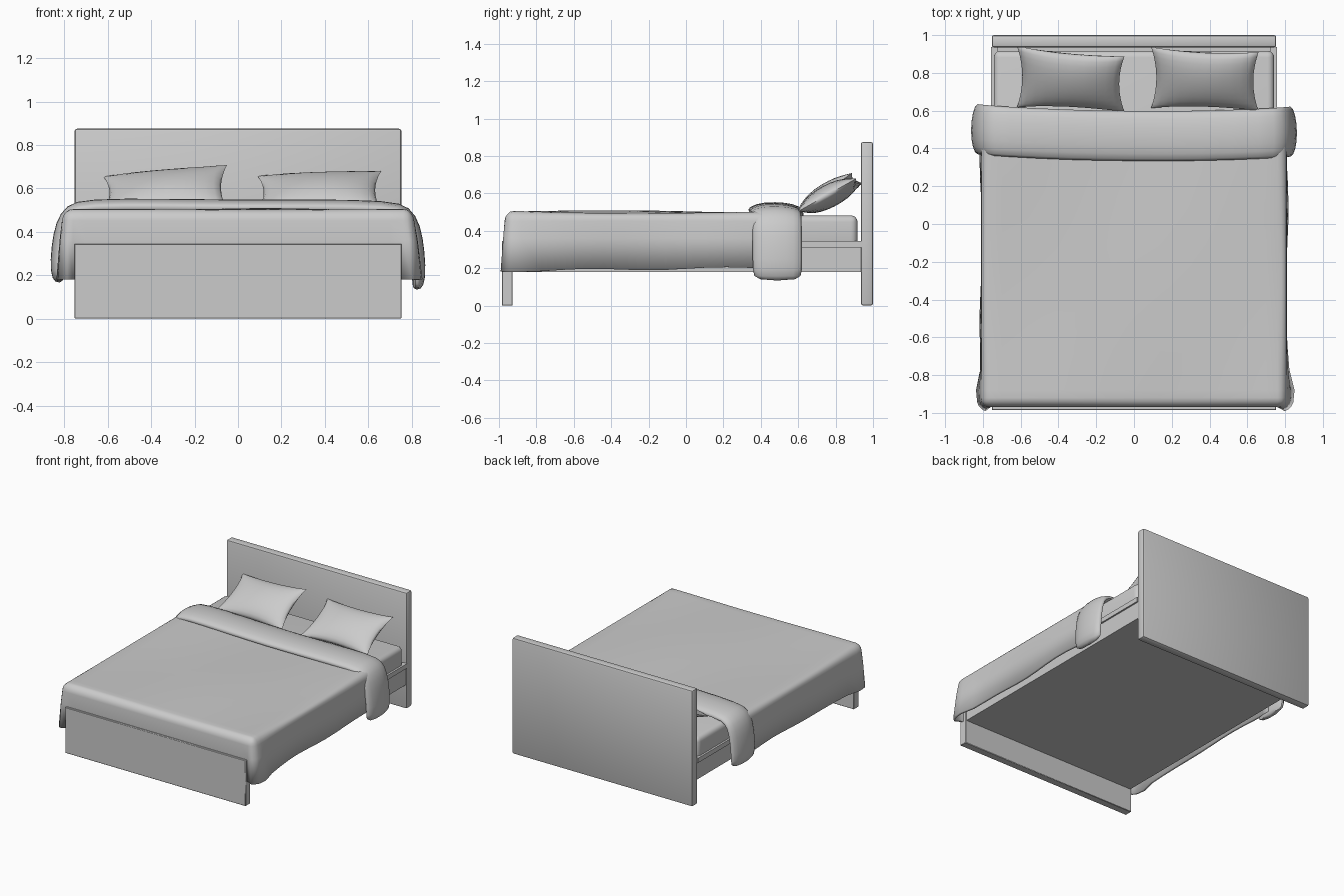
import bpy, bmesh, math
from mathutils import Vector

if "Cube" in bpy.data.objects:
    bpy.data.objects.remove(bpy.data.objects["Cube"], do_unlink=True)

grey = bpy.data.materials.new("soft_grey")
grey.use_nodes = True
grey.diffuse_color = (0.6, 0.6, 0.6, 1)
grey.node_tree.nodes["Principled BSDF"].inputs["Base Color"].default_value = (0.6, 0.6, 0.6, 1)


def finish(name, bm, angle=40):
    bmesh.ops.recalc_face_normals(bm, faces=bm.faces)
    mesh = bpy.data.meshes.new(name)
    bm.to_mesh(mesh)
    bm.free()
    mesh.materials.append(grey)
    ob = bpy.data.objects.new(name, mesh)
    bpy.context.collection.objects.link(ob)
    bpy.ops.object.select_all(action='DESELECT')
    ob.select_set(True)
    bpy.context.view_layer.objects.active = ob
    bpy.ops.object.shade_smooth_by_angle(angle=math.radians(angle))
    return ob


def box_mesh(lo, hi, bevel=0.0, segments=2):
    bm = bmesh.new()
    bmesh.ops.create_cube(bm, size=1)
    for v in bm.verts:
        v.co = Vector(lo[i] + (v.co[i] + 0.5) * (hi[i] - lo[i]) for i in range(3))
    if bevel:
        bmesh.ops.bevel(bm, geom=bm.edges[:], offset=bevel, segments=segments,
                        profile=0.5, affect='EDGES')
    return bm


# Frame
finish("headboard", box_mesh((-0.753, 0.935, 0), (0.753, 1.0, 0.875), 0.012))
finish("footboard", box_mesh((-0.753, -0.985, 0), (0.753, -0.927, 0.345), 0.003, 1))
finish("bed_base", box_mesh((-0.745, -0.93, 0.18), (0.745, 0.937, 0.31)))
for side, name in ((1, "left_rail"), (-1, "right_rail")):
    xs = sorted((side * 0.72, side * 0.757))
    finish(name, box_mesh((xs[0], -0.93, 0.31), (xs[1], 0.937, 0.345)))

# Mattress
finish("mattress", box_mesh((-0.742, -0.9, 0.3), (0.742, 0.917, 0.482), 0.035, 4), 60)

# Duvet: rounded box without its bottom and back, cut into strips and rippled
bm = box_mesh((-0.81, -0.97, 0.185), (0.81, 0.7, 0.502), 0.05, 4)


def cut(normal, at, clear=False):
    bmesh.ops.bisect_plane(bm, geom=bm.verts[:] + bm.edges[:] + bm.faces[:],
                           plane_co=Vector(normal) * at, plane_no=normal, clear_outer=clear)


cut((0, 0, -1), -0.24, True)
cut((0, 1, 0), 0.5, True)
for i in range(-5, 6):
    cut((1, 0, 0), i * 0.14)
for i in range(-8, 5):
    cut((0, 1, 0), i * 0.11)
cut((0, 0, 1), 0.36)
for v in bm.verts:
    x, y, z = v.co
    drop = max(0, min(1, (0.46 - z) / 0.22))
    if z < 0.25:
        v.co.z = 0.185 + 0.012 * (y + 1) + 0.006 * math.sin(9 * y)
    if z > 0.49:
        v.co.z += 0.008 * math.sin(4.5 * x + 1) * math.cos(3 * y + 1) - 0.005 * (y + 0.5)
    if abs(x) > 0.76:
        s = math.copysign(1, x)
        corner = max(0, 1 - abs(y + 0.89) / 0.14)
        v.co.x += s * drop * (0.008 * math.sin(7 * y + s) + 0.035 * corner)
        if y < -0.9:
            v.co.y -= 0.025 * drop
duvet = finish("duvet", bm, 60)
solid = duvet.modifiers.new("thickness", 'SOLIDIFY')
solid.thickness = 0.018
solid.offset = -1

# Folded duvet band: padded section swept over the bed and down both sides
path = [(-0.815, 0.165), (-0.822, 0.21), (-0.815, 0.33), (-0.798, 0.43), (-0.765, 0.49), (-0.7, 0.508),
        (-0.35, 0.508), (0, 0.502), (0.35, 0.505), (0.7, 0.5),
        (0.765, 0.482), (0.798, 0.42), (0.815, 0.31), (0.822, 0.18), (0.815, 0.132)]
section = [(-0.138, -0.005), (-0.135, 0.025), (-0.06, 0.047), (0.05, 0.045),
           (0.13, 0.025), (0.138, -0.005), (0.08, -0.02), (-0.08, -0.02)]
bm = bmesh.new()
rings = []
last = len(path) - 1
for i, (x, z) in enumerate(path):
    a, b = path[max(i - 1, 0)], path[min(i + 1, last)]
    t = Vector((b[0] - a[0], b[1] - a[1])).normalized()
    end = 0.6 if i in (0, last) else 1
    yc = 0.467 + 0.03 * (abs(x) / 0.82) ** 3 - 0.008 * x
    rings.append([bm.verts.new((x - t.y * n * end, yc + d * (0.93 if end < 1 else 1), z + t.x * n * end))
                  for d, n in section])
for r, q in zip(rings, rings[1:]):
    for k in range(len(section)):
        m = (k + 1) % len(section)
        bm.faces.new((r[k], r[m], q[m], q[k]))
bm.faces.new(rings[0])
bm.faces.new(rings[-1])
fold = finish("duvet_fold", bm, 80)
fold.modifiers.new("soften", 'SUBSURF').levels = 1


# Pillows: two puffed sheets with pulled corners, leaning back with a slight twist
def pillow(name, xc, tilt, twist, skew):
    bm = bmesh.new()
    n = 12
    for s in (1, -1):
        grid = []
        for j in range(n + 1):
            row = []
            for i in range(n + 1):
                u, w = math.sin(math.pi * (i / n - 0.5)), math.sin(math.pi * (j / n - 0.5))
                puff = s * 0.062 * math.sqrt(max(0, (1 - u * u) * (1 - w * w)))
                px = 0.285 * u * (1 - 0.1 * (1 - w * w))
                pv = 0.18 + 0.18 * w * (1 - 0.12 * (1 - u * u))
                a = math.radians(tilt + twist * u)
                row.append(bm.verts.new((xc + px,
                                         0.605 + skew * u + pv * math.cos(a) - puff * math.sin(a),
                                         0.502 + pv * math.sin(a) + puff * math.cos(a))))
            grid.append(row)
        for j in range(n):
            for i in range(n):
                bm.faces.new((grid[j][i], grid[j][i + 1], grid[j + 1][i + 1], grid[j + 1][i]))
    bmesh.ops.remove_doubles(bm, verts=bm.verts, dist=0.0005)
    finish(name, bm, 60)


pillow("right_pillow", -0.335, 30, 5, -0.012)
pillow("left_pillow", 0.375, 27.5, 2, -0.008)
